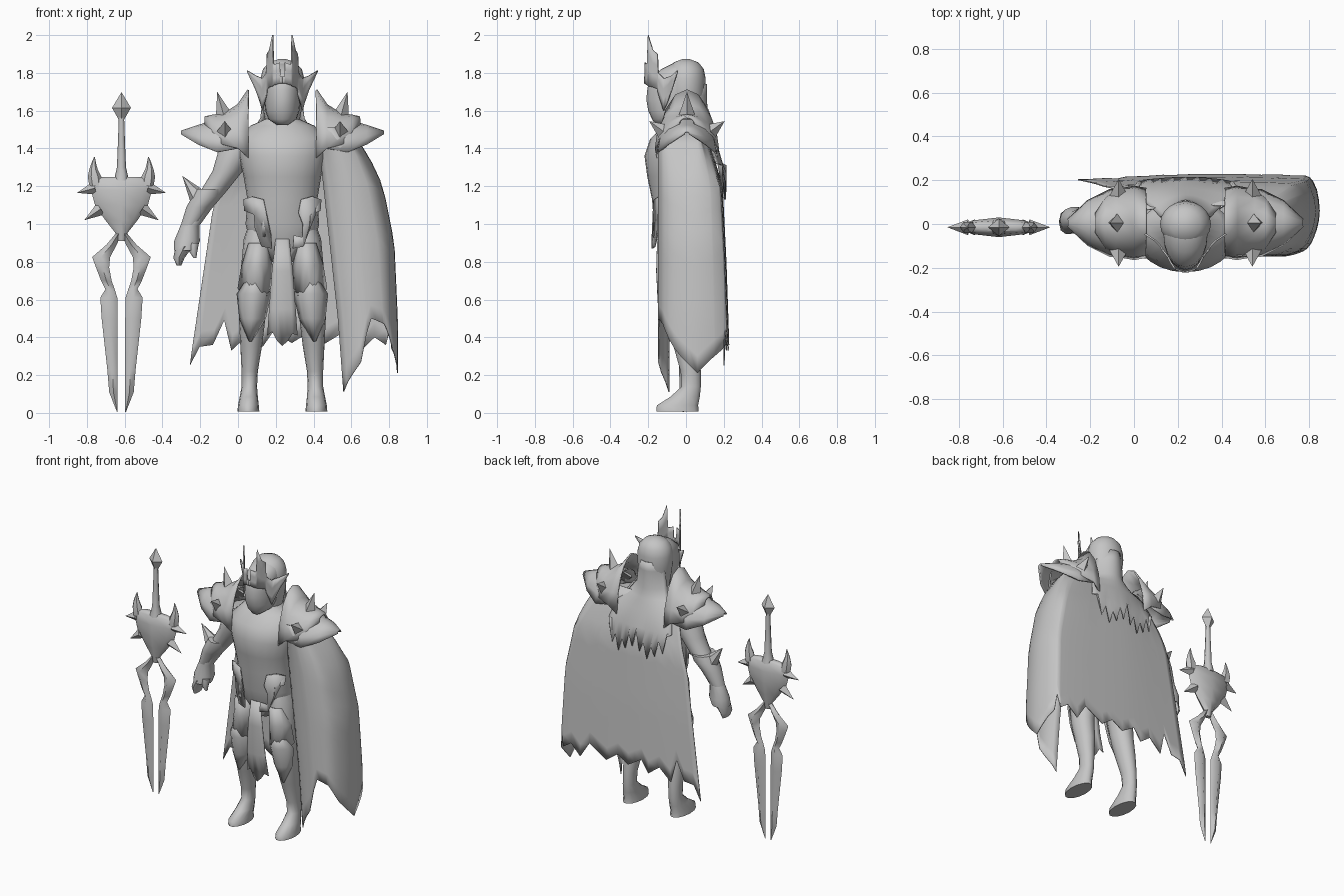
import bpy, bmesh, math
from mathutils import Vector

CX = 0.235           # centre line of the figure
SX = -0.617          # centre line of the sword
SY = -0.015
grey = bpy.data.materials.new("plain_grey")
grey.diffuse_color = (0.56, 0.56, 0.56, 1)


def finish(name, bm, thick=0, angle=40):
    bmesh.ops.recalc_face_normals(bm, faces=bm.faces)
    me = bpy.data.meshes.new(name)
    bm.to_mesh(me)
    bm.free()
    me.materials.append(grey)
    me.shade_smooth()
    me.set_sharp_from_angle(angle=math.radians(angle))
    ob = bpy.data.objects.new(name, me)
    bpy.context.collection.objects.link(ob)
    if thick:
        mod = ob.modifiers.new("thickness", 'SOLIDIFY')
        mod.thickness = thick
        mod.offset = 0
    return ob


def skin(name, rows, closed=False, thick=0, mirror=None, angle=40):
    """Skin rows of points; closed rows become a capped solid."""
    for side in ((0, 1) if mirror is not None else (0,)):
        bm = bmesh.new()
        grid = [[bm.verts.new((2 * mirror - p[0], p[1], p[2]) if side else p) for p in r] for r in rows]
        n = len(rows[0])
        for a, b in zip(grid, grid[1:]):
            for i in range(n if closed else n - 1):
                j = (i + 1) % n
                bm.faces.new((a[i], a[j], b[j], b[i]))
        if closed:
            bm.faces.new(grid[0])
            bm.faces.new(grid[-1])
        finish(name + ("_right" if side else ""), bm, thick, angle)


def loft(name, rings, n=16, mirror=None, angle=40):
    """Solid through horizontal ellipses (x, y, z, rx, ry)."""
    rows = [[(x + rx * math.cos(k * math.tau / n), y + ry * math.sin(k * math.tau / n), z)
             for k in range(n)] for x, y, z, rx, ry in rings]
    skin(name, rows, True, 0, mirror, angle)


def plate(name, rows, jag=(0,), cols=8, mirror=None):
    """Bent sheet from rows (z, x, half width, y, bend), with a ragged lower edge."""
    pts = []
    for k, (z, x, w, y, bend) in enumerate(rows):
        last = k == len(rows) - 1
        pts.append([(x + w * u, y + bend * u * u, z + (jag[i % len(jag)] if last else 0))
                    for i, u in enumerate(2 * c / cols - 1 for c in range(cols + 1))])
    skin(name, pts, thick=0.006, mirror=mirror)


def spike(name, base, tip, r, mirror=None, n=4):
    for side in ((0, 1) if mirror is not None else (0,)):
        a, b = Vector(base), Vector(tip)
        if side:
            a.x, b.x = 2 * mirror - a.x, 2 * mirror - b.x
        d = b - a
        bm = bmesh.new()
        bmesh.ops.create_cone(bm, cap_ends=True, segments=n, radius1=r, radius2=0.0, depth=d.length)
        bm.transform(d.to_track_quat('Z', 'Y').to_matrix().to_4x4())
        bmesh.ops.translate(bm, verts=bm.verts, vec=(a + b) / 2)
        finish(name + ("_right" if side else ""), bm, 0, 20)


def cutout(name, outline, depth, thick=0.008):
    """Flat outline (u, z) bent by depth(u), made on both sides of the centre line."""
    for s in (-1, 1):
        bm = bmesh.new()
        bm.faces.new([bm.verts.new((CX + s * u, depth(u), z)) for u, z in outline])
        bmesh.ops.triangulate(bm, faces=bm.faces)
        finish(name + ("_left" if s < 0 else "_right"), bm, thick, 50)


def lerp(table, z):
    """Piecewise linear lookup in (z, value) pairs, z falling."""
    for (z0, a), (z1, b) in zip(table, table[1:]):
        if z >= z1:
            return a + (b - a) * min(1, max(0, (z0 - z) / (z0 - z1)))
    return table[-1][1]


# Torso and neck
loft("torso", [(CX, y, z, rx, ry) for y, z, rx, ry in (
    (-.02, .80, .07, .08), (-.02, .90, .17, .12), (-.03, 1.0, .195, .14), (-.04, 1.13, .185, .14),
    (-.045, 1.25, .205, .16), (-.05, 1.36, .23, .17), (-.04, 1.45, .235, .15),
    (-.01, 1.52, .17, .11), (0, 1.56, .08, .08), (0, 1.64, .07, .07))], 24, angle=60)

# Face and rounded hood
loft("face", [(CX, y, z, rx, ry) for y, z, rx, ry in (
    (-.13, 1.525, .03, .03), (-.095, 1.555, .075, .085), (-.07, 1.60, .09, .13), (-.06, 1.66, .097, .15),
    (-.055, 1.71, .1, .15), (-.05, 1.77, .1, .145), (-.02, 1.82, .09, .11), (0, 1.855, .05, .06))], 20, angle=60)
loft("hood", [(CX, 0, z, rx, ry) for z, rx, ry in (
    (1.54, .09, .085), (1.62, .105, .095), (1.70, .116, .102), (1.77, .116, .104),
    (1.82, .103, .094), (1.855, .07, .066), (1.873, .02, .02))], 20)

# Horned crown: (distance from centre, y, top, bottom)
skin("crown", [[(CX - u, y, zb + (zt - zb) * k / 3) for k in range(4)] for u, y, zt, zb in (
    (0, -.218, 1.78, 1.745), (.011, -.217, 1.78, 1.745), (.013, -.217, 1.855, 1.745), (.042, -.207, 1.845, 1.735),
    (.047, -.205, 1.85, 1.735), (.051, -.20, 2.0, 1.73), (.068, -.175, 1.92, 1.725), (.08, -.15, 1.90, 1.715),
    (.083, -.146, 1.80, 1.69), (.105, -.118, 1.77, 1.60), (.115, -.10, 1.775, 1.64), (.14, -.075, 1.785, 1.71),
    (.185, -.045, 1.812, 1.805))], thick=0.008, mirror=CX, angle=30)

# Long hair down the back
plate("hair", [(1.74, CX, .08, .108, -.06), (1.68, CX, .1, .108, -.07), (1.56, CX, .115, .112, -.08),
               (1.50, CX, .15, .13, -.06), (1.43, CX, .21, .16, -.04), (1.32, CX, .24, .192, -.03),
               (1.22, CX, .22, .212, -.02)],
      (.09, -.03, .05, -.06, .0, -.09, .02, -.05), 16)

# Legs with feet
loft("leg", [(.055, -.045, 0.008, .058, .115), (.055, -.045, .04, .055, .112), (.057, -.005, .085, .048, .08),
             (.06, .028, .14, .041, .052), (.062, .025, .22, .043, .055), (.07, .0, .36, .058, .07),
             (.075, -.03, .5, .07, .08), (.085, -.04, .64, .078, .09), (.097, -.03, .78, .08, .1),
             (.108, -.02, .92, .078, .11), (.125, -.02, 1.02, .06, .08)], 14, CX, 60)

# Leg armour
plate("knee_guard", [(.72, .085, .03, -.135, .02), (.63, .085, .09, -.15, .08), (.5, .077, .068, -.125, .06),
                     (.38, .065, .006, -.085, 0)], cols=6, mirror=CX)
plate("thigh_guard", [(.90, .108, .05, -.136, .025), (.78, .1, .08, -.142, .08), (.66, .09, .09, -.145, .09)],
      (.0, -.05, .0, .03, -.02, -.04, .02), 6, CX)

# Curled hip plates
cutout("hip_plate", [(.205, 1.13), (.16, 1.145), (.10, 1.13), (.085, 1.06), (.108, 1.0), (.105, .93), (.06, .94),
                     (.055, .87), (.11, .88), (.145, .98), (.15, 1.05), (.2, 1.07)],
       lambda u: -.038 - .145 * math.sqrt(max(.05, 1 - (u / .23) ** 2)))

# Loincloth
plate("loincloth", [(.92, CX, .035, -.15, .01), (.75, CX, .055, -.155, .01), (.55, CX, .07, -.145, .01),
                    (.41, CX, .08, -.125, .01)], (0, .02, -.03, -.055, -.03, .01, 0), 6)

# Arms, hands and bracers
loft("arm", [(.03, .01, 1.47, .07, .08), (0, .01, 1.40, .1, .095), (-.055, .01, 1.28, .08, .08),
             (-.125, .02, 1.18, .07, .065), (-.2, .02, 1.08, .06, .055), (-.255, .02, .99, .05, .045),
             (-.27, .02, .91, .068, .06), (-.28, .015, .86, .06, .06)], 14, CX, 60)
loft("fingers", [(-.285, .015, .88, .045, .06), (-.313, .01, .82, .03, .055), (-.312, .005, .78, .012, .04)],
     8, CX, 60)
loft("thumb", [(-.235, -.01, .90, .028, .03), (-.236, -.02, .85, .02, .022), (-.228, -.02, .82, .008, .01)],
     8, CX, 60)
loft("bracer", [(-.262, .02, .98, .045, .042), (-.205, .02, 1.09, .068, .068),
                (-.165, .02, 1.145, .078, .082), (-.148, .02, 1.185, .072, .082)], 14, CX, 60)
spike("elbow_spike", (-.21, .02, 1.14), (-.295, .02, 1.255), .05, None, 6)


# Layered shoulder armour: arches across the arm
def arch(name, sections):
    rows = [[(x, .005 + hy * math.sin(t), zb + (zt - zb) * math.cos(t))
             for t in (math.pi * (k / 8 - .5) for k in range(9))] for x, zt, zb, hy in sections]
    skin(name, rows, thick=0.01, mirror=CX, angle=35)


arch("shoulder_upper", [(.055, 1.71, 1.35, .155), (.0, 1.63, 1.40, .165), (-.08, 1.58, 1.42, .15),
                        (-.13, 1.575, 1.45, .115), (-.175, 1.565, 1.53, .04)])
arch("shoulder_lower", [(-.0, 1.58, 1.40, .155), (-.11, 1.55, 1.38, .15), (-.21, 1.52, 1.42, .10),
                        (-.30, 1.49, 1.475, .015)])
spike("shoulder_top_spike", (-.07, .005, 1.555), (-.11, .005, 1.70), .05, CX)
for s, nm in ((-1, "front"), (1, "back")):
    spike("shoulder_%s_spike" % nm, (-.07, .005 + s * .11, 1.48), (-.07, .005 + s * .2, 1.545), .05, CX)

# Cape: wraps round one arm and hangs across the back, with a torn hem
TOP = 1.51
OUT = [(TOP, .58), (1.38, .68), (1.2, .765), (.9, .825), (.5, .843), (.2, .845)]
FRONT = [(TOP, .42), (1.0, .475), (.5, .53), (.1, .56)]
LEFT = [(TOP, .02), (1.1, -.13), (.26, -.255)]
BACK = [(TOP, .08), (1.4, .125), (1.2, .185), (.8, .205), (.3, .222)]


def cape_point(u, z):
    o, f, l, b = (lerp(t, z) for t in (OUT, FRONT, LEFT, BACK))
    path = [(f, -.09), (f + (o - f) * .35, -.145), (f + (o - f) * .75, -.125), (o - .025, -.06), (o, .06),
            (o - .03, b - .025), (o - .12, b), (CX, b + .005), (l, b - .02)]
    i = min(int(u), 7)
    t = u - i
    p = [Vector(path[min(8, max(0, i + k))]) for k in (-1, 0, 1, 2)]
    q = .5 * (2 * p[1] + (p[2] - p[0]) * t + (2 * p[0] - 5 * p[1] + 4 * p[2] - p[3]) * t * t
              + (3 * p[1] - p[0] - 3 * p[2] + p[3]) * t ** 3)
    return (q.x, q.y, z)


HEM = [(0, .11), (.5, .19), (1, .27), (1.3, .42), (1.5, .50), (2.1, .47), (3, .34), (4, .21), (4.6, .30),
       (5, .34), (5.3, .45), (5.7, .36), (6, .40), (6.2, .33), (6.35, .44), (6.6, .36), (6.75, .42),
       (6.9, .37), (7.1, .43), (7.2, .35), (7.35, .41), (7.5, .33), (7.6, .49), (7.7, .36), (7.87, .35), (8, .25)]
us = sorted({h[0] for h in HEM} | {k / 3 for k in range(25)})
cols = [(u, -lerp([(-a, -b) for a, b in HEM], -u)) for u in us]
skin("cape", [[cape_point(u, TOP + (hem - TOP) * k / 14) for u, hem in cols] for k in range(15)],
     thick=0.006, angle=60)

# Sword: pommel, grip and guard
loft("sword_pommel", [(SX, SY, z, r, r * .8) for z, r in ((1.695, .002), (1.615, .05), (1.545, .01))], 4, angle=20)
loft("sword_grip", [(SX, SY, z, r, r) for z, r in ((1.57, .014), (1.45, .018), (1.30, .024), (1.23, .04))], 8, angle=60)
loft("sword_guard", [(SX, SY, z, rx, ry) for z, rx, ry in (
    (1.25, .10, .02), (1.235, .16, .032), (1.18, .162, .045), (1.10, .14, .045), (1.02, .085, .035),
    (.95, .03, .022), (.91, .02, .015))], 8, angle=50)
loft("guard_horn", [(SX - dx, SY, z, r, r * .8) for dx, z, r in (
    (.135, 1.20, .035), (.142, 1.25, .036), (.148, 1.29, .022), (.147, 1.32, .013), (.143, 1.355, .002))], 6, SX, 50)
spike("guard_side_spike", (SX - .14, SY, 1.19), (SX - .235, SY, 1.165), .036, SX)
spike("guard_lower_spike", (SX - .11, SY, 1.08), (SX - .197, SY, 1.02), .036, SX)

# Twin blades given by inner and outer edge at each height
loft("sword_blade", [(SX - (a + b) / 2, SY, z, (b - a) / 2, t) for z, a, b, t in (
    (.95, .0, .03, .018), (.89, .025, .08, .025), (.825, .06, .155, .028), (.77, .065, .135, .028),
    (.70, .052, .108, .025), (.655, .036, .085, .022), (.61, .022, .112, .026), (.5, .02, .105, .026),
    (.23, .02, .075, .022), (.11, .02, .065, .018), (.005, .02, .024, .003))], 4, SX, 70)
